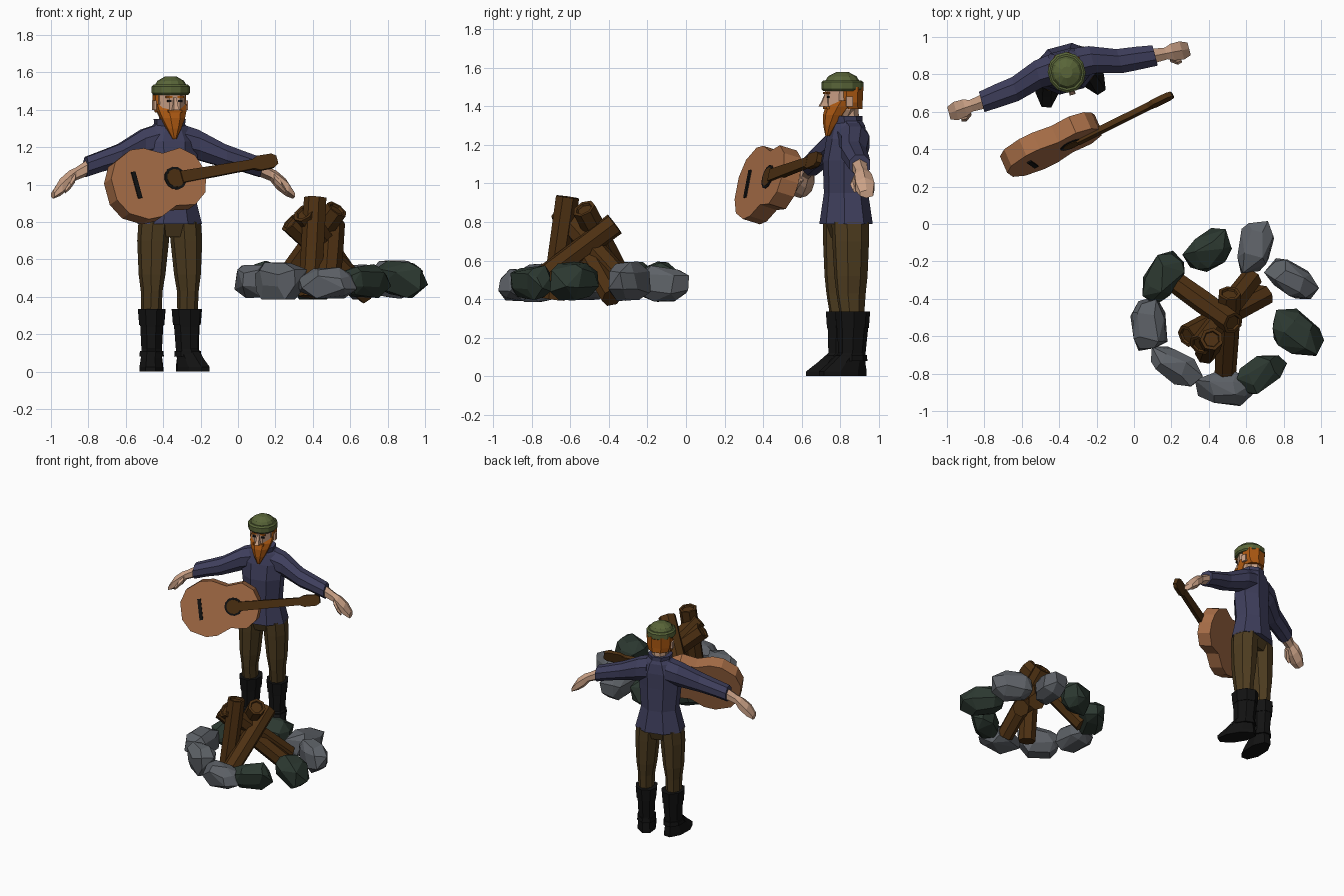
import bpy, bmesh, random
from math import cos, sin, pi, radians
from mathutils import Matrix, Vector

random.seed(4)
cube = bpy.data.objects.get("Cube")
if cube:
    bpy.data.objects.remove(cube, do_unlink=True)


def material(name, r, g, b):
    m = bpy.data.materials.new(name)
    m.use_nodes = True
    m.diffuse_color = (r, g, b, 1)
    m.node_tree.nodes["Principled BSDF"].inputs["Base Color"].default_value = (r, g, b, 1)
    return m


SKIN = material("skin", .60, .36, .24)
HAIR = material("ginger hair", .42, .10, .006)
HAT = material("olive wool", .10, .13, .04)
SHIRT = material("navy cloth", .05, .05, .11)
TROUSERS = material("brown cloth", .075, .045, .014)
BLACK = material("black leather", .006, .006, .006)
WOOD = material("dark wood", .075, .03, .006)
TONEWOOD = material("guitar wood", .40, .16, .065)
GREY = material("grey stone", .11, .12, .135)
GREEN = material("green stone", .025, .04, .03)


def finish(name, bm, mat, matrix=Matrix()):
    bmesh.ops.transform(bm, matrix=matrix, verts=bm.verts)
    bmesh.ops.recalc_face_normals(bm, faces=bm.faces)
    mesh = bpy.data.meshes.new(name)
    bm.to_mesh(mesh)
    bm.free()
    mesh.materials.append(mat)
    obj = bpy.data.objects.new(name, mesh)
    bpy.context.collection.objects.link(obj)
    return obj


def loft(name, rings, mat, matrix=Matrix(), sides=8, sideways=False):
    """Skin elliptical rings (x, y, z, radius, radius); sideways rings face x."""
    bm = bmesh.new()
    grow = 1 / cos(pi / sides)
    loops = []
    for x, y, z, ra, rb in rings:
        loop = []
        for i in range(sides):
            t = 2 * pi * (i + .5) / sides
            p, q = ra * grow * cos(t), rb * grow * sin(t)
            co = (x, y + p, z + q) if sideways else (x + p, y + q, z)
            loop.append(bm.verts.new(co))
        loops.append(loop)
    for low, high in zip(loops, loops[1:]):
        for i in range(sides):
            j = (i + 1) % sides
            bm.faces.new((low[i], low[j], high[j], high[i]))
    bm.faces.new(loops[0])
    bm.faces.new(loops[-1])
    return finish(name, bm, mat, matrix)


def prism(name, points, low, high, mat, matrix):
    bm = bmesh.new()
    face = bm.faces.new([bm.verts.new((x, y, low)) for x, y in points])
    new = bmesh.ops.extrude_face_region(bm, geom=[face])["geom"]
    bmesh.ops.translate(bm, vec=(0, 0, high - low),
                        verts=[v for v in new if isinstance(v, bmesh.types.BMVert)])
    return finish(name, bm, mat, matrix)


def block(name, centre, size, mat, matrix):
    bm = bmesh.new()
    bmesh.ops.create_cube(bm, size=1)
    return finish(name, bm, mat, matrix @ Matrix.Translation(centre) @ Matrix.Diagonal((*size, 1)))


# Standing figure, turned slightly
body = Matrix.Translation((-.365, .83, 0)) @ Matrix.Rotation(radians(15), 4, "Z")
loft("shirt", [(0, 0, .79, .165, .125), (0, 0, .95, .125, .105), (0, -.005, 1.12, .14, .105),
               (0, .005, 1.23, .145, .095), (0, .01, 1.30, .105, .08), (0, .01, 1.33, .07, .065)], SHIRT, body)
loft("collar", [(0, .005, 1.30, .075, .075), (0, 0, 1.35, .08, .08)], SHIRT, body)
loft("neck", [(0, .01, 1.31, .05, .055), (0, .005, 1.42, .05, .055)], SKIN, body)
loft("pelvis", [(0, 0, .72, .09, .07), (0, 0, .82, .14, .10)], TROUSERS, body)

# Head, hair and hat
loft("head", [(0, -.035, 1.33, .045, .055), (0, -.025, 1.38, .068, .075), (0, -.02, 1.50, .072, .085)], SKIN, body)
loft("hair", [(0, .02, 1.385, .07, .06), (0, .01, 1.42, .083, .07), (0, .01, 1.50, .086, .074)], HAIR, body)
loft("beard", [(0, -.10, 1.245, .01, .01), (0, -.085, 1.30, .038, .033),
               (0, -.062, 1.355, .062, .055), (0, -.04, 1.395, .075, .064), (0, -.025, 1.43, .08, .05)], HAIR, body)
loft("hat_brim", [(0, -.02, 1.48, .09, .098), (0, -.02, 1.49, .098, .106),
                  (0, -.02, 1.525, .098, .106), (0, -.02, 1.535, .088, .094)], HAT, body, 12)
loft("hat_dome", [(0, -.02, 1.52, .088, .092), (0, -.02, 1.555, .068, .072), (0, -.02, 1.578, .03, .03)], HAT, body, 12)
loft("nose", [(0, -.115, 1.40, .016, .029), (0, -.11, 1.42, .011, .022), (0, -.105, 1.465, .007, .008)], SKIN, body, 4)
block("moustache", (0, -.105, 1.393), (.075, .02, .014), HAIR, body)
block("mouth", (0, -.104, 1.378), (.035, .008, .007), BLACK, body)

# Paired parts, mirrored across the figure
for side, s in (("left", 1), ("right", -1)):
    half = body @ Matrix.Diagonal((s, 1, 1, 1))
    block(side + "_eye", (.03, -.104, 1.448), (.024, .008, .011), BLACK, half)
    block(side + "_eyebrow", (.032, -.105, 1.469), (.036, .012, .01), HAIR, half)
    block(side + "_ear", (.087, -.005, 1.425), (.014, .035, .05), SKIN, half)
    loft(side + "_sleeve", [(.07, .015, 1.235, .08, .085), (.15, .01, 1.215, .075, .08),
                            (.29, -.035, 1.155, .066, .062), (.39, -.045, 1.125, .062, .055),
                            (.48, -.055, 1.095, .056, .053)], SHIRT, half, 8, True)
    loft(side + "_hand", [(.46, -.054, 1.095, .04, .038), (.54, -.06, 1.055, .032, .03),
                          (.575, -.062, 1.025, .046, .042), (.625, -.066, .985, .05, .04),
                          (.665, -.068, .945, .035, .018)], SKIN, half, 6, True)
    loft(side + "_thumb", [(.55, -.09, 1.035, .016, .02), (.585, -.115, .995, .016, .018),
                           (.61, -.115, .965, .01, .01)], SKIN, half, 5, True)
    loft(side + "_trouser_leg", [(.1, .005, .32, .05, .06), (.1, 0, .43, .052, .073), (.098, 0, .52, .065, .082),
                                 (.092, 0, .70, .078, .09), (.085, 0, .80, .078, .092)], TROUSERS, half)
    foot = half @ Matrix.Translation((.1, 0, 0)) @ Matrix.Rotation(radians(17), 4, "Z")
    loft(side + "_boot", [(0, -.05, 0, .062, .13), (0, -.05, .025, .062, .13), (0, -.025, .07, .056, .098),
                          (0, .005, .12, .054, .07), (0, .01, .24, .06, .078), (0, .01, .26, .062, .08)], BLACK, foot)
    loft(side + "_boot_cuff", [(0, .01, .25, .066, .082), (0, .01, .335, .073, .088)], BLACK, foot)
    loft(side + "_boot_strap", [(0, 0, .08, .064, .084), (0, 0, .11, .062, .08)], BLACK, foot)

# Guitar, lying in its own plane: x along the neck, z out of the soundboard
along = Vector((.885, .438, .158)).normalized()
out = along.cross(Vector((-.3, .16, .94))).normalized()
across = out.cross(along)
guitar = Matrix.Translation((-.543, .322, .997)) @ Matrix((along, across, out)).transposed().to_4x4()


def mirrored(points):
    return points + [(x, -y) for x, y in reversed(points)]


def disc(x, radius):
    return [(x + radius * cos(pi * i / 6), radius * sin(pi * i / 6)) for i in range(12)]


prism("guitar_body", mirrored([(-.135, .06), (-.085, .145), (.02, .195), (.10, .192), (.20, .147),
                               (.31, .16), (.385, .105), (.41, .035)]), -.1, 0, TONEWOOD, guitar)
prism("sound_hole_ring", disc(.235, .064), 0, .004, BLACK, guitar)
prism("sound_hole", disc(.235, .05), 0, .007, WOOD, guitar)
prism("bridge", mirrored([(-.012, .074), (.012, .074)]), 0, .008, BLACK, guitar)
prism("guitar_neck", mirrored([(.27, .032), (.72, .025)]), -.015, .015, WOOD, guitar)
prism("headstock", mirrored([(.70, .025), (.735, .04), (.82, .038), (.845, .022)]), -.014, .014, WOOD, guitar)

# Campfire logs, leaning together
logs = [((.385, -.69, .40), (.415, -.615, .93)), ((.485, -.81, .46), (.51, -.37, .79)),
        ((.21, -.30, .43), (.53, -.53, .87)), ((.70, -.38, .41), (.28, -.60, .80)),
        ((.63, -.29, .45), (.35, -.65, .85))]
for n, (foot, tip) in enumerate(logs):
    foot, tip = Vector(foot), Vector(tip)
    aim = (tip - foot).to_track_quat("Z", "Y").to_matrix().to_4x4()
    size = (tip - foot).length
    loft(f"log_{n + 1}", [(0, 0, 0, .054, .054), (0, 0, size * .5, .058, .054), (0, 0, size, .056, .056),
                          (0, 0, size, .04, .04), (0, 0, size - .012, .036, .036)],
         WOOD, Matrix.Translation(foot) @ aim, 7)


# Ring of chipped stones
def stone(name, x, y, length, width, height, angle, mat):
    block_mesh = bmesh.new()
    bmesh.ops.create_cube(block_mesh, size=1)
    bmesh.ops.bevel(block_mesh, geom=block_mesh.edges[:], offset=.26, segments=1, affect="EDGES")
    bm = bmesh.new()
    for v in block_mesh.verts:
        bm.verts.new(v.co + Vector([random.uniform(-.09, .09) for _ in range(3)]))
    block_mesh.free()
    hull = bmesh.ops.convex_hull(bm, input=bm.verts[:])
    bmesh.ops.delete(bm, geom=[g for g in hull["geom_interior"] if isinstance(g, bmesh.types.BMVert)], context="VERTS")
    bmesh.ops.dissolve_limit(bm, angle_limit=radians(14), verts=bm.verts[:], edges=bm.edges[:])
    finish(name, bm, mat, Matrix.Translation((x, y, .4 + height / 2)) @ Matrix.Rotation(radians(angle), 4, "Z")
           @ Matrix.Diagonal((length, width, height, 1)))


stones = [(.075, -.545, .28, .18, .18, 90, GREY), (.215, -.76, .27, .16, .18, -32, GREY),
          (.485, -.885, .27, .16, .15, 0, GREY), (.675, -.80, .26, .15, .17, 35, GREEN),
          (.87, -.58, .27, .20, .19, -35, GREEN), (.835, -.295, .27, .16, .18, -35, GREY),
          (.645, -.12, .26, .17, .16, 80, GREY), (.405, -.14, .24, .17, .18, 30, GREEN),
          (.16, -.28, .27, .16, .18, 55, GREEN)]
for n, spec in enumerate(stones):
    stone(f"stone_{n + 1}", *spec)
